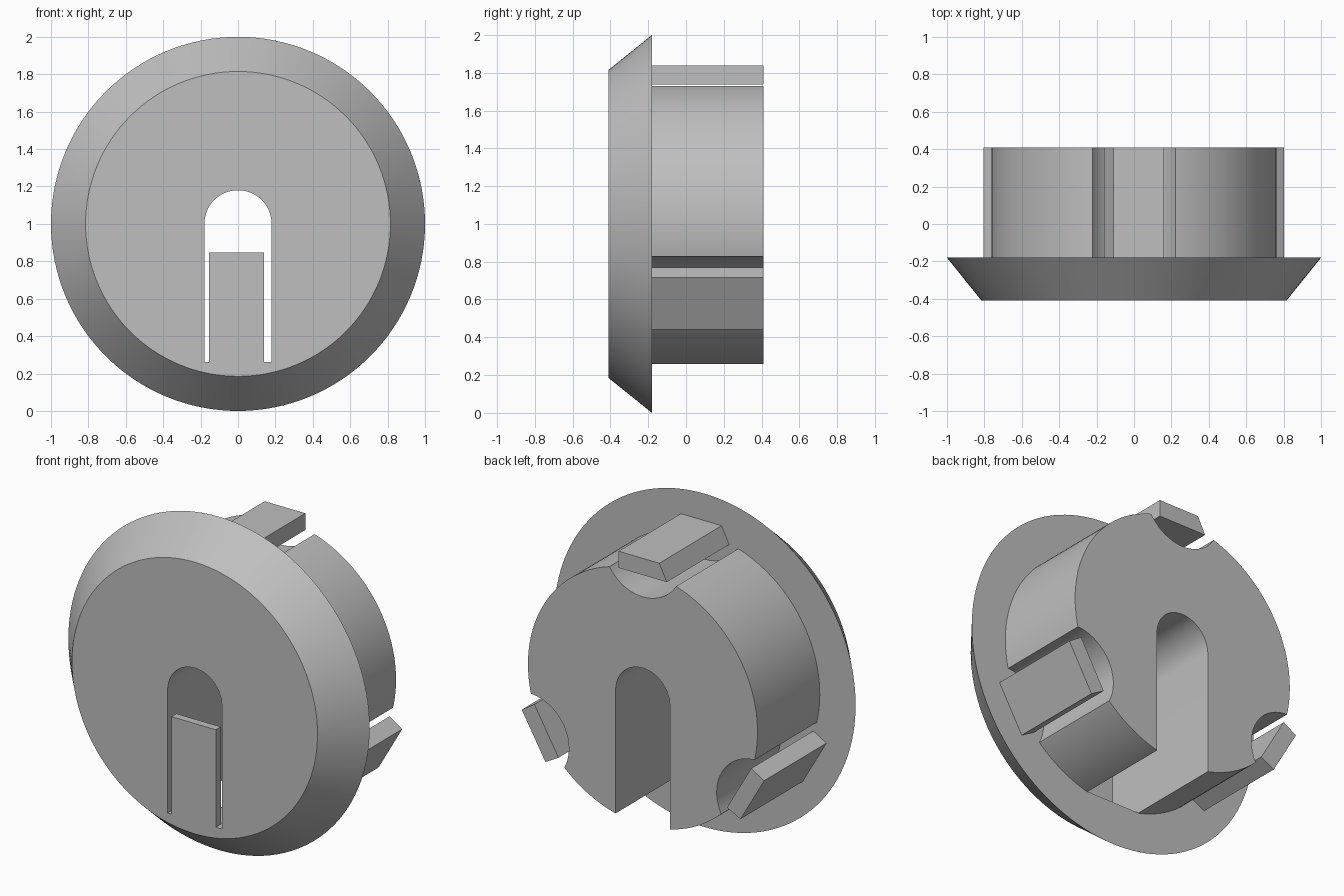
import bpy, bmesh
from math import sin, cos, pi, radians
from mathutils import Matrix

cube = bpy.data.objects.get("Cube")
if cube:
    bpy.data.objects.remove(cube, do_unlink=True)

# One plain grey material
grey = bpy.data.materials.new("plain grey")
grey.use_nodes = True
grey.diffuse_color = (0.52, 0.52, 0.52, 1)
grey.node_tree.nodes["Principled BSDF"].inputs["Base Color"].default_value = (0.52, 0.52, 0.52, 1)

FRONT, STEP, BACK = -0.41, -0.18, 0.41   # depths of face, flange back, plug end
SLOT, FLOOR = 0.18, -0.738               # slot half width and floor, from the axis


def arc(radius, start, end, count, centre=(0, 0)):
    """Points on an arc in the x-z plane, measured from the plug axis."""
    return [(centre[0] + radius * cos(start + (end - start) * i / count),
             centre[1] + radius * sin(start + (end - start) * i / count))
            for i in range(count + 1)]


def circle(radius, count=128, centre=(0, 0)):
    return arc(radius, 0, 2 * pi, count, centre)[:-1]


def loft(name, ring_a, y_a, ring_b, y_b, turn=0):
    """Solid between two matching outlines, turned about the plug axis."""
    bm = bmesh.new()
    a = [bm.verts.new((x, y_a, z)) for x, z in ring_a]
    b = [bm.verts.new((x, y_b, z)) for x, z in ring_b]
    bm.faces.new(a)
    bm.faces.new(b[::-1])
    for i in range(len(a)):
        j = (i + 1) % len(a)
        bm.faces.new((a[i], b[i], b[j], a[j]))
    # Positive turn is counter-clockwise seen from the front
    bm.transform(Matrix.Translation((0, 0, 1)) @ Matrix.Rotation(-turn, 4, 'Y'))
    bmesh.ops.recalc_face_normals(bm, faces=bm.faces)
    mesh = bpy.data.meshes.new(name)
    bm.to_mesh(mesh)
    bm.free()
    mesh.materials.append(grey)
    obj = bpy.data.objects.new(name, mesh)
    bpy.context.collection.objects.link(obj)
    return obj


def prism(name, ring, y_a, y_b, turn=0):
    return loft(name, ring, y_a, ring, y_b, turn)


def activate(obj):
    bpy.ops.object.select_all(action='DESELECT')
    obj.select_set(True)
    bpy.context.view_layer.objects.active = obj


def cut(obj, cutter):
    cutter.hide_render = True
    mod = obj.modifiers.new("cut", 'BOOLEAN')
    mod.operation = 'DIFFERENCE'
    mod.solver = 'EXACT'
    mod.object = cutter
    activate(obj)
    bpy.ops.object.modifier_apply(modifier=mod.name)
    bpy.data.objects.remove(cutter, do_unlink=True)


def slot_outline(floor):
    return arc(SLOT, 0, pi, 32) + [(-SLOT, floor), (SLOT, floor)]


# Bevelled flange with the arched slot
flange = loft("flange", circle(0.815), FRONT, circle(1.0), STEP)
cut(flange, prism("slot_cutter", slot_outline(FLOOR), -0.6, 0.1))

# Round plug body, slot open at the bottom, three scooped notches
body = prism("plug_body", circle(0.762), STEP, BACK)
cut(body, prism("slot_cutter", slot_outline(-1.2), -0.6, 0.6))
turns = [0, radians(120), radians(-120)]
for turn in turns:
    cut(body, prism("notch_cutter", circle(0.262, 64, (0, 0.869)), -0.6, 0.6, turn))

# Thin tongue standing in the slot, flush with the front
tongue = prism("tongue", [(-0.155, FLOOR), (0.14, FLOOR), (0.14, -0.153), (-0.155, -0.153)],
               FRONT, FRONT + 0.047)

# Keys floating over the notches; the top one has one slanted side
names = ["top_key", "right_key", "left_key"]
keys = []
for name, turn in zip(names, turns):
    slant = -0.11 if name == "top_key" else -0.155
    keys.append(prism(name, [(-0.16, 0.738), (0.16, 0.738), (0.16, 0.838), (slant, 0.838)],
                      STEP, BACK, turn))

for obj in [flange, body, tongue] + keys:
    activate(obj)
    bpy.ops.object.shade_smooth_by_angle(angle=radians(25))
